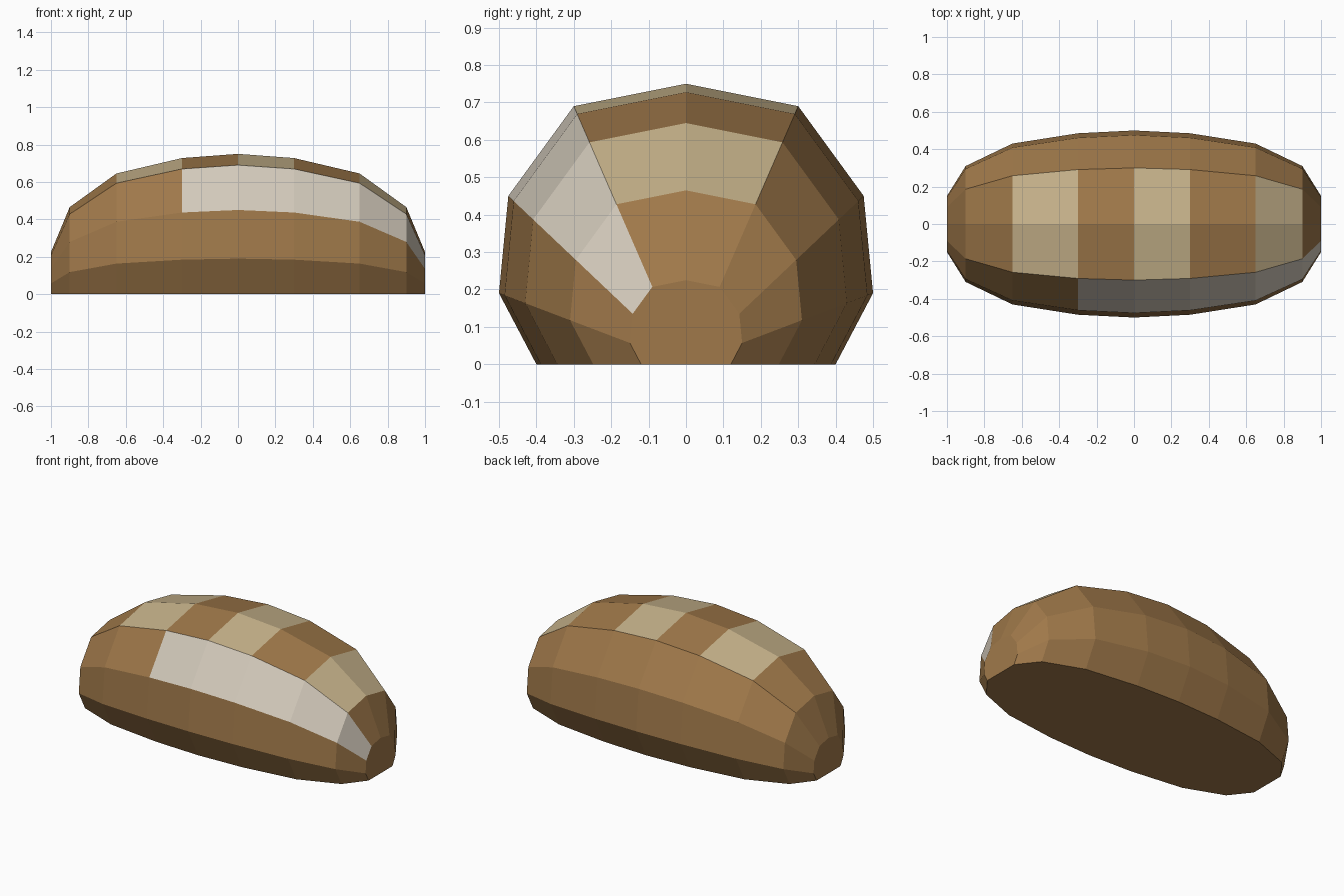
import bpy, bmesh

if "Cube" in bpy.data.objects:
    bpy.data.objects.remove(bpy.data.objects["Cube"])


def srgb(r, g, b):
    def lin(v):
        v /= 255
        return v / 12.92 if v <= 0.04045 else ((v + 0.055) / 1.055) ** 2.4
    return (lin(r), lin(g), lin(b), 1)


def material(name, rgb):
    m = bpy.data.materials.new(name)
    m.diffuse_color = srgb(*rgb)
    m.use_nodes = True
    m.node_tree.nodes["Principled BSDF"].inputs["Base Color"].default_value = m.diffuse_color
    return m


# Colours: 0 crust, 1 scored bands, 2 pale front patch
mats = [material("crust brown", (160, 121, 74)),
        material("scored tan", (199, 179, 139)),
        material("flour white", (211, 202, 187))]

# Cross-section in (y, z), from the front bottom over the top to the back
half = [(0.4, 0), (0.5, 0.19), (0.475, 0.45), (0.3, 0.69)]
profile = [(-y, z) for y, z in half] + [(0, 0.75)] + half[::-1]

# Stations along the length and the scale of the section at each
right = [(0.3, 0.97), (0.65, 0.86), (0.9, 0.62), (1.0, 0.3)]
stations = [(-x, s) for x, s in right[::-1]] + [(0, 1.0)] + right

# Loaf: section lofted through the stations
bm = bmesh.new()
rings = [[bm.verts.new((x, y * s, z * s)) for y, z in profile]
         for x, s in stations]
n = len(profile)
for i in range(len(rings) - 1):
    a, b = rings[i], rings[i + 1]
    for j in range(n):
        k = (j + 1) % n
        f = bm.faces.new((a[j], a[k], b[k], b[j]))
        if j in (3, 4) and i in (1, 4, 6):      # tan bands across the top
            f.material_index = 1
        elif j == 2 and i >= 3:                 # pale upper front patch
            f.material_index = 2

# Flat ends
bm.faces.new(rings[0])
bm.faces.new(rings[-1])
# Section i == 1 lies between -0.9 and -0.65, so shift that band to the next bay
for f in bm.faces:
    cx = f.calc_center_median().x
    if f.material_index == 1 and cx < -0.65:
        f.material_index = 0
    elif -0.65 < cx < -0.3 and f.calc_center_median().z > 0.6:
        f.material_index = 1
bmesh.ops.recalc_face_normals(bm, faces=bm.faces)

mesh = bpy.data.meshes.new("bread_loaf")
bm.to_mesh(mesh)
bm.free()
for m in mats:
    mesh.materials.append(m)
loaf = bpy.data.objects.new("bread_loaf", mesh)
bpy.context.collection.objects.link(loaf)
